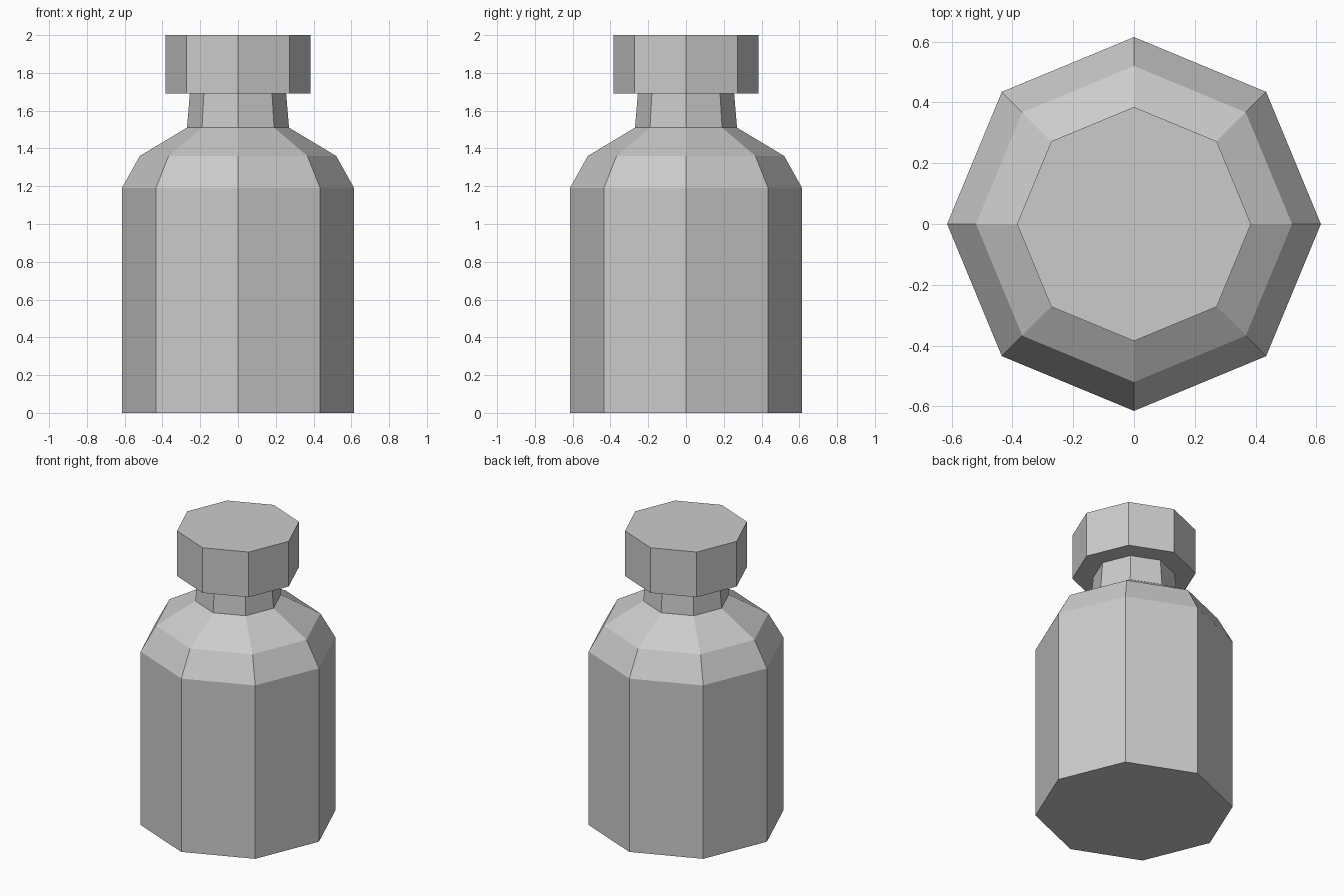
import bpy, bmesh
from math import cos, sin, tau

if "Cube" in bpy.data.objects:
    bpy.data.objects.remove(bpy.data.objects["Cube"], do_unlink=True)

SIDES = 8


def make_material(name, colour):
    mat = bpy.data.materials.new(name)
    mat.use_nodes = True
    mat.diffuse_color = colour
    mat.node_tree.nodes["Principled BSDF"].inputs["Base Color"].default_value = colour
    return mat


def turned(name, profile, mat):
    """Closed, flat-faced solid turned from (radius, height) pairs."""
    bm = bmesh.new()
    rings = [[bm.verts.new((r * cos(tau * i / SIDES), r * sin(tau * i / SIDES), z))
              for i in range(SIDES)] for r, z in profile]
    for low, high in zip(rings, rings[1:]):
        for i in range(SIDES):
            j = (i + 1) % SIDES
            bm.faces.new((low[i], low[j], high[j], high[i]))
    bm.faces.new(rings[0][::-1])
    bm.faces.new(rings[-1])
    mesh = bpy.data.meshes.new(name)
    bm.to_mesh(mesh)
    bm.free()
    mesh.materials.append(mat)
    obj = bpy.data.objects.new(name, mesh)
    bpy.context.collection.objects.link(obj)
    return obj


grey = make_material("light grey", (0.6, 0.6, 0.6, 1))

# Body with bevelled shoulder and tapering neck
turned("bottle_body", [(0.615, 0), (0.615, 1.19), (0.52, 1.36),
                       (0.27, 1.51), (0.255, 1.69)], grey)

# Wide flat cap
turned("bottle_cap", [(0.385, 1.69), (0.385, 2.0)], grey)
